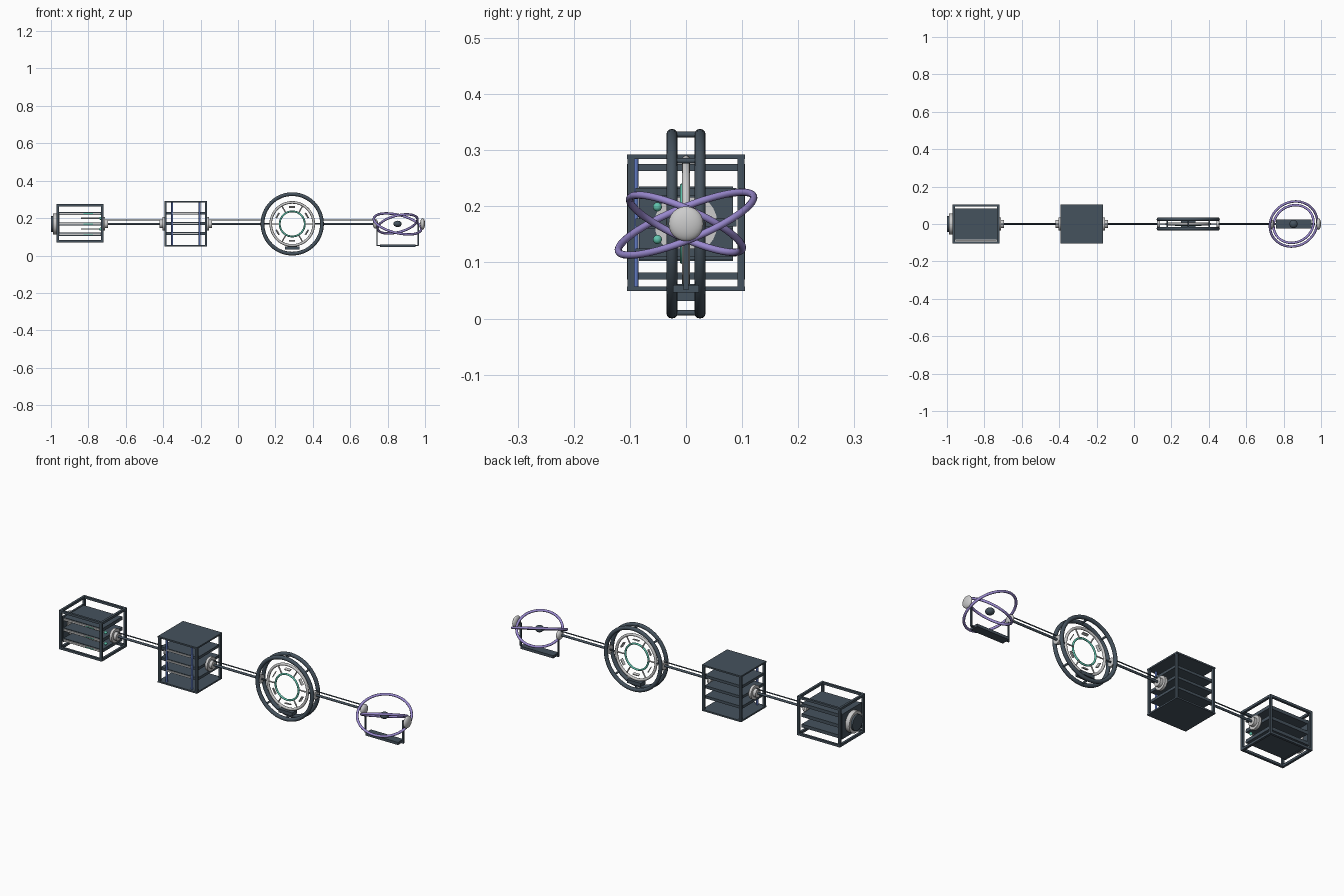
import bpy, math
from mathutils import Vector

if "Cube" in bpy.data.objects:
    bpy.data.objects.remove(bpy.data.objects["Cube"])

ZC = 0.169


def mat(name, c):
    m = bpy.data.materials.new(name)
    m.diffuse_color = (*c, 1)
    m.use_nodes = True
    m.node_tree.nodes["Principled BSDF"].inputs["Base Color"].default_value = m.diffuse_color
    return m


DARK = mat("slate", (0.06, 0.085, 0.11))
PURPLE = mat("purple", (0.32, 0.25, 0.62))
TEAL = mat("teal", (0.12, 0.55, 0.42))
BLUE = mat("blue", (0.12, 0.2, 0.55))


def finish(name, m=None, smooth=False):
    o = bpy.context.object
    o.name = name
    if m:
        o.data.materials.append(m)
    if smooth:
        bpy.ops.object.shade_smooth_by_angle(angle=math.radians(40))
    return o


def box(name, c, s, m=None, rot=(0, 0, 0)):
    bpy.ops.mesh.primitive_cube_add(size=1, location=c, rotation=rot)
    o = bpy.context.object
    o.scale = s
    return finish(name, m)


def rod(name, a, b, r, m=None, r2=None):
    a, b = Vector(a), Vector(b)
    d = b - a
    bpy.ops.mesh.primitive_cone_add(vertices=24, radius1=r, radius2=r if r2 is None else r2,
                                    depth=d.length, location=(a + b) / 2)
    bpy.context.object.rotation_euler = d.to_track_quat('Z', 'Y').to_euler()
    return finish(name, m, True)


def ring(name, c, n, R, r, m=None):
    bpy.ops.mesh.primitive_torus_add(major_radius=R, minor_radius=r, major_segments=64,
                                     minor_segments=12, location=c)
    bpy.context.object.rotation_euler = Vector(n).to_track_quat('Z', 'Y').to_euler()
    return finish(name, m, True)


def ball(name, c, s, m=None):
    bpy.ops.mesh.primitive_uv_sphere_add(segments=24, ring_count=12, radius=1, location=c)
    bpy.context.object.scale = s
    return finish(name, m, True)


def frame(name, cx, hx, hy, z0, z1, t):
    # twelve-edge open frame
    zm, zh = (z0 + z1) / 2, (z1 - z0)
    for a in (-1, 1):
        for b in (-1, 1):
            box(name + "_post", (cx + a * (hx - t / 2), b * (hy - t / 2), zm), (t, t, zh), DARK)
            z = z0 + t / 2 if b < 0 else z1 - t / 2
            box(name + "_long_rail", (cx, a * (hy - t / 2), z), (2 * hx - 2 * t, t, t), DARK)
            box(name + "_cross_rail", (cx + a * (hx - t / 2), 0, z), (t, 2 * hy - 2 * t, t), DARK)


# connecting spines and docking collars between modules
for x0, x1 in ((-0.72, -0.395), (-0.165, 0.13), (0.45, 0.735)):
    rod("spine", (x0, 0, ZC), (x1, 0, ZC), 0.006, DARK)
    rod("spine_cable", (x0, 0, ZC + 0.02), (x1, 0, ZC + 0.02), 0.003, DARK)
for x, s in ((-0.725, 1), (-0.39, -1), (-0.168, 1)):
    rod("collar_disc", (x, 0, ZC), (x + s * 0.014, 0, ZC), 0.036)
    rod("collar_neck", (x + s * 0.014, 0, ZC), (x + s * 0.03, 0, ZC), 0.022)
for x in (0.13, 0.45):
    rod("ring_collar", (x - 0.008, 0, ZC), (x + 0.008, 0, ZC), 0.022)

# module one: open cage with slabs
frame("cage", -0.845, 0.125, 0.105, 0.07, 0.275, 0.012)
for i in (-1, 0, 1):
    z = ZC + i * 0.055
    box("cage_slab", (-0.845, 0, z), (0.225, 0.168, 0.017), DARK)
    box("slab_edge_strip", (-0.845, -0.087, z), (0.22, 0.006, 0.009))
    box("slab_light", (-0.80, -0.0905, z), (0.05, 0.002, 0.004), TEAL)
box("cage_end_plate", (-0.962, 0, ZC), (0.01, 0.168, 0.132), DARK)
rod("end_cap", (-0.99, 0, ZC), (-0.955, 0, ZC), 0.056)
rod("end_cap_inset", (-1.0, 0, ZC), (-0.99, 0, ZC), 0.042, DARK)
for z in (0.141, 0.199):
    ball("cage_lamp", (-0.735, -0.051, z), (0.008,) * 3, TEAL)
    rod("cage_lamp_bar", (-0.84, -0.051, z), (-0.735, -0.051, z), 0.003)

# module two: shelf tower
for z in (0.053, 0.288):
    box("tower_plate", (-0.28, 0, z), (0.228, 0.21, 0.008), DARK)
for a in (-1, 1):
    for b in (-1, 1):
        box("tower_post", (-0.28 + a * 0.108, b * 0.098, 0.17), (0.011, 0.012, 0.23), DARK)
for z in (0.118, 0.171, 0.226):
    box("tower_shelf", (-0.28, 0, z), (0.215, 0.18, 0.014), DARK)
    box("shelf_strip", (-0.28, -0.092, z), (0.14, 0.005, 0.007))
for x in (-0.352, -0.205):
    rod("tower_conduit", (x, -0.09, 0.057), (x, -0.09, 0.284), 0.005, BLUE)

# module three: double wheel
W = 0.29
for y in (-0.025, 0.025):
    ring("wheel_rim", (W, y, ZC), (0, 1, 0), 0.159, 0.01, DARK)
ring("wheel_inner_ring", (W, 0, ZC), (0, 1, 0), 0.115, 0.007)
ring("wheel_core_ring", (W, -0.006, ZC), (0, 1, 0), 0.067, 0.005, TEAL)


def polar(r, t, y=0):
    return (W + r * math.cos(t), y, ZC + r * math.sin(t))


for i in range(8):
    t = i * math.pi / 4
    rod("rim_tie", polar(0.159, t, -0.02), polar(0.159, t, 0.02), 0.005, DARK)
for i in range(6):
    t = i * math.pi / 3
    rod("wheel_spoke", polar(0.068, t), polar(0.115, t), 0.0035)
    u = t + math.pi / 6
    o = box("wheel_panel", polar(0.09, u), (0.012, 0.032, 0.005),
            None, (0.3, math.pi / 2 - u, 0))
    o.scale = (0.032, 0.014, 0.005)
for t in (0, math.pi):
    rod("wheel_axle_spoke", polar(0.115, t), polar(0.158, t), 0.004, DARK)
box("wheel_ballast", (W, 0, 0.04), (0.08, 0.04, 0.018), DARK)

# module four: crossed rings over a cradle
G = 0.853
ring("large_gyro_ring", (G, 0, ZC), (0.22, -0.37, 0.9), 0.13, 0.0065, PURPLE)
ring("small_gyro_ring", (G, 0, ZC), (-0.23, 0.4, 0.88), 0.11, 0.0065, PURPLE)
ball("gyro_core", (G, 0, ZC), (0.022, 0.022, 0.017), DARK)
box("cradle_base", (G, 0, 0.053), (0.19, 0.046, 0.014), DARK)
for s in (-1, 1):
    box("cradle_arm", (G + s * 0.11, 0, 0.112), (0.007, 0.009, 0.118), DARK)
    box("cradle_foot", (G + s * 0.102, 0, 0.054), (0.022, 0.009, 0.007), DARK)
ball("gyro_inner_hub", (0.735, 0, ZC), (0.014, 0.026, 0.026))
ball("gyro_end_hub", (0.987, 0, ZC), (0.013, 0.031, 0.031))
